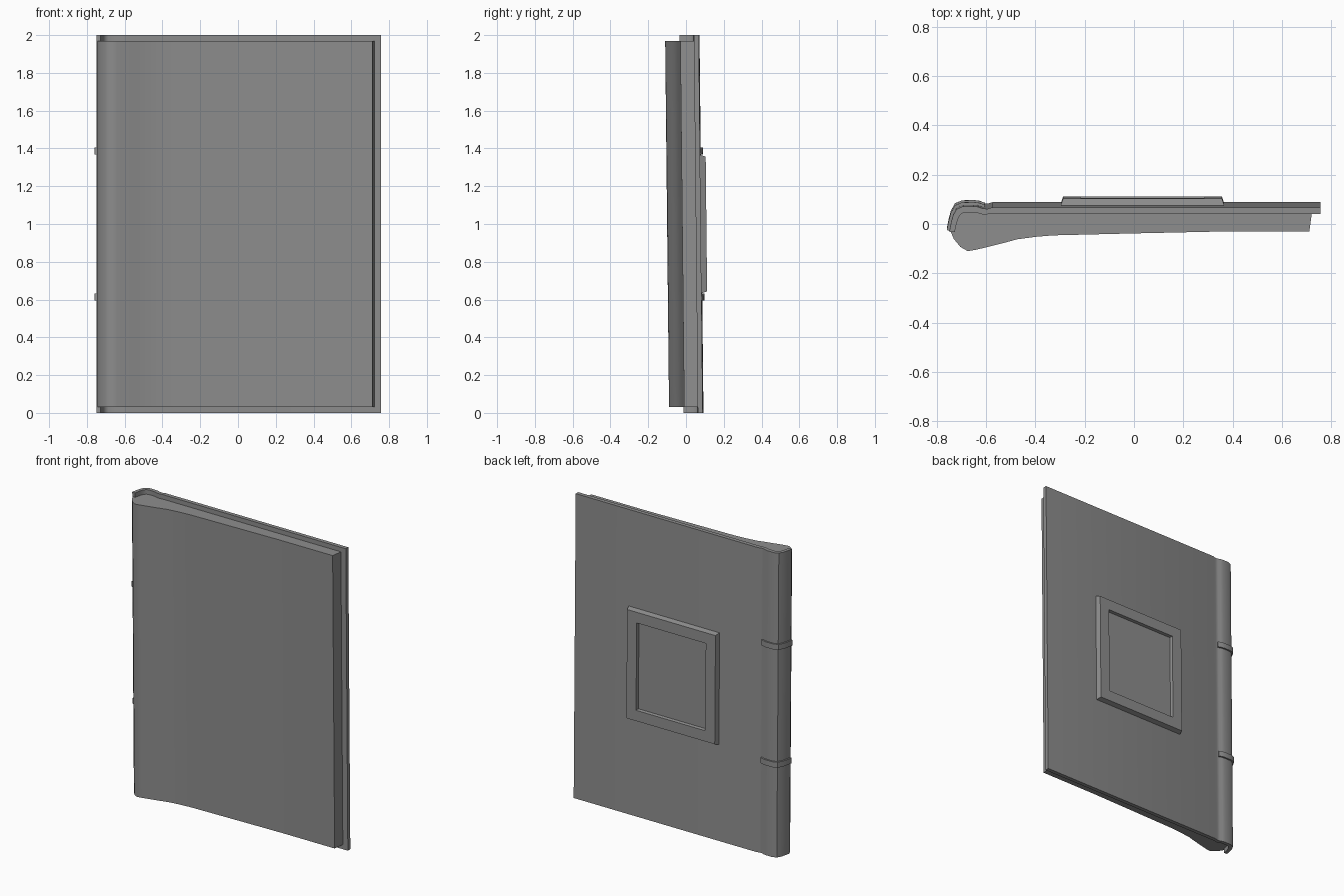
import bpy, bmesh

if "Cube" in bpy.data.objects:
    bpy.data.objects.remove(bpy.data.objects["Cube"])

LEAN = -0.0105   # the whole book leans very slightly in y

# Dark grey shared by all parts
grey = bpy.data.materials.new("dark_grey")
grey.diffuse_color = (0.27, 0.27, 0.27, 1)
grey.use_nodes = True
grey.node_tree.nodes["Principled BSDF"].inputs["Base Color"].default_value = grey.diffuse_color


def finish(name, bm, angle):
    for v in bm.verts:
        v.co.y += LEAN * (v.co.z - 1)
    bmesh.ops.recalc_face_normals(bm, faces=bm.faces)
    me = bpy.data.meshes.new(name)
    bm.to_mesh(me)
    bm.free()
    me.materials.append(grey)
    ob = bpy.data.objects.new(name, me)
    bpy.context.collection.objects.link(ob)
    bpy.ops.object.select_all(action='DESELECT')
    ob.select_set(True)
    bpy.context.view_layer.objects.active = ob
    bpy.ops.object.shade_smooth_by_angle(angle=angle)
    return ob


def extrude_profile(name, pts, z0, z1, angle=0.6):
    bm = bmesh.new()
    lo = [bm.verts.new((x, y, z0)) for x, y in pts]
    hi = [bm.verts.new((x, y, z1)) for x, y in pts]
    n = len(pts)
    for i in range(n):
        j = (i + 1) % n
        bm.faces.new((lo[i], lo[j], hi[j], hi[i]))
    bm.faces.new(lo)
    bm.faces.new(hi)
    return finish(name, bm, angle)


# Cover board, hinge groove and curved spine in one profile
spine_outer = [(-0.615, 0.073), (-0.63, 0.080), (-0.65, 0.082), (-0.695, 0.082),
               (-0.72, 0.071), (-0.735, 0.045), (-0.743, 0.015), (-0.75, -0.021)]
spine_inner = [(-0.728, -0.023), (-0.72, 0.015), (-0.712, 0.038), (-0.70, 0.053),
               (-0.685, 0.058), (-0.64, 0.057), (-0.61, 0.048), (-0.58, 0.052)]
cover = [(0.758, 0.052), (0.758, 0.078), (-0.575, 0.078), (-0.595, 0.072)]
extrude_profile("cover", cover + spine_outer + spine_inner, 0, 2)

# Page block with a swollen front near the spine
pages = [(0.722, 0.053), (0.712, -0.02), (0.32, -0.021), (0.0, -0.028),
         (-0.33, -0.036), (-0.40, -0.042), (-0.475, -0.052), (-0.53, -0.067),
         (-0.59, -0.082), (-0.64, -0.094), (-0.675, -0.1), (-0.705, -0.083),
         (-0.732, -0.05), (-0.744, -0.022), (-0.728, -0.02), (-0.72, 0.015),
         (-0.712, 0.038), (-0.70, 0.053), (-0.685, 0.058), (-0.64, 0.057),
         (-0.61, 0.05), (-0.58, 0.053)]
extrude_profile("pages", pages, 0.03, 1.97, 0.9)

# Raised bands around the spine
band_outer = [(-0.605, 0.082), (-0.627, 0.090), (-0.65, 0.093), (-0.698, 0.092),
              (-0.727, 0.08), (-0.744, 0.049), (-0.753, 0.015), (-0.76, -0.02)]
band_inner = [(x + 0.005, y - 0.004) for x, y in reversed(spine_outer)]
for i, z in enumerate((0.613, 1.387)):
    extrude_profile(f"spine_band_{i + 1}", band_outer + band_inner, z - 0.018, z + 0.018)

# Square frame on the cover: nested rectangles from base to recess floor
bm = bmesh.new()
rings = []
for inset, y in ((0, 0.076), (0.01, 0.108), (0.08, 0.108), (0.084, 0.089)):
    x0, x1, z0, z1 = -0.298 + inset, 0.367 - inset, 0.633 + inset, 1.367 - inset
    rings.append([bm.verts.new((x, y, z)) for x, z in
                  ((x0, z0), (x1, z0), (x1, z1), (x0, z1))])
for a, b in zip(rings, rings[1:]):
    for i in range(4):
        j = (i + 1) % 4
        bm.faces.new((a[i], a[j], b[j], b[i]))
bm.faces.new(rings[-1])
bm.faces.new(rings[0])
finish("cover_frame", bm, 0.5)
